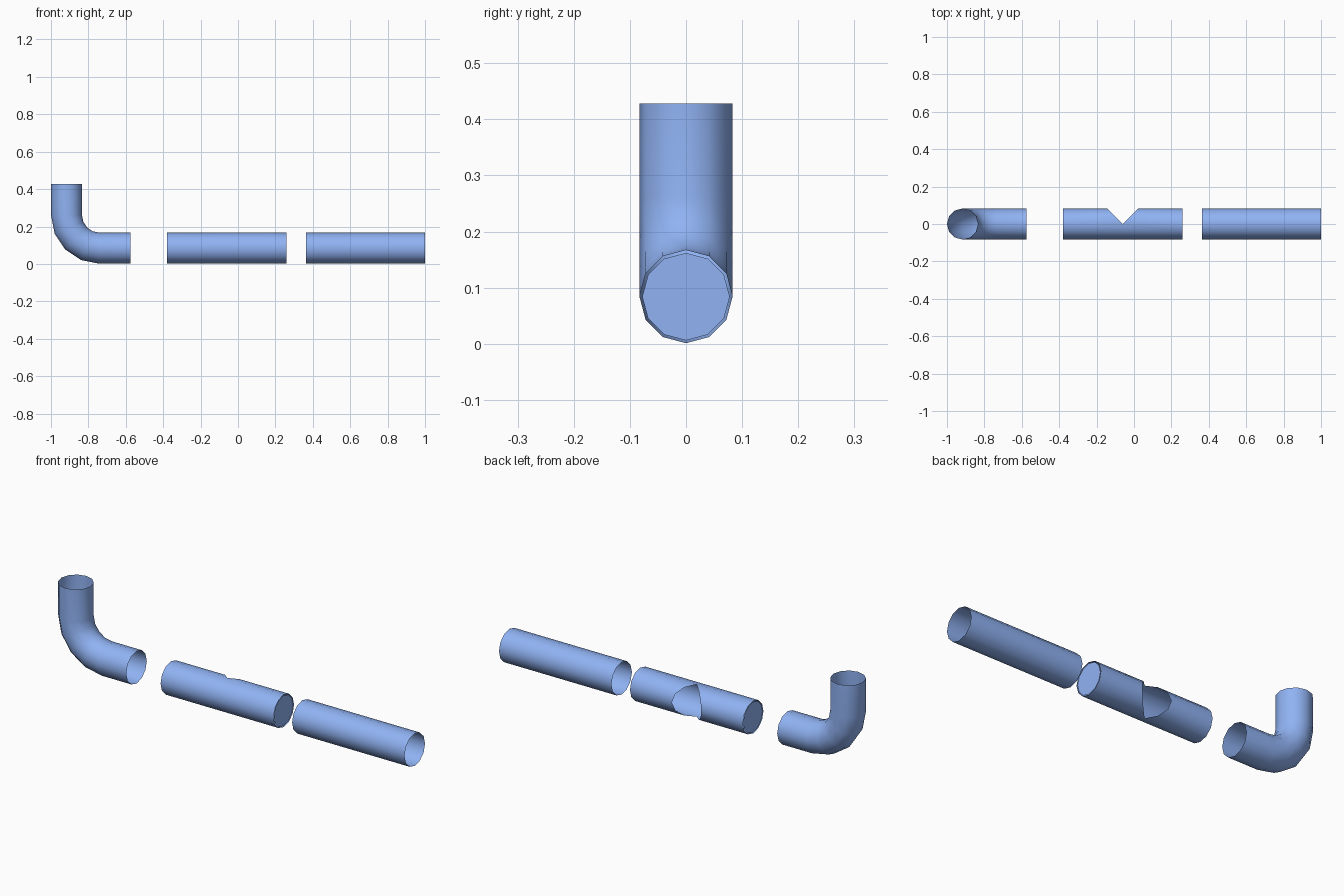
import bpy, bmesh, math
from mathutils import Vector

if "Cube" in bpy.data.objects:
    bpy.data.objects.remove(bpy.data.objects["Cube"])

R, SIDES = 0.083, 12
ZC = R + 0.001  # pipe axis height

blue = bpy.data.materials.new("blue_paint")
blue.diffuse_color = (0.28, 0.45, 0.9, 1)
blue.use_nodes = True
blue.node_tree.nodes["Principled BSDF"].inputs["Base Color"].default_value = blue.diffuse_color


def sweep(path):
    """Open tube through (point, tilt) stations in the xz plane; tilt 0 runs along x."""
    bm = bmesh.new()
    rings = []
    for (x, z), tilt in path:
        up = Vector((-math.sin(tilt), 0, math.cos(tilt)))
        ring = []
        for i in range(SIDES):
            a = 2 * math.pi * i / SIDES
            p = Vector((x, 0, z)) + up * (R * math.cos(a)) + Vector((0, R * math.sin(a), 0))
            ring.append(bm.verts.new(p))
        rings.append(ring)
    for a, b in zip(rings, rings[1:]):
        for i in range(SIDES):
            j = (i + 1) % SIDES
            bm.faces.new((a[i], b[i], b[j], a[j]))
    bmesh.ops.recalc_face_normals(bm, faces=bm.faces)
    return bm, rings


def finish(bm, name):
    mesh = bpy.data.meshes.new(name)
    bm.to_mesh(mesh)
    bm.free()
    mesh.materials.append(blue)
    ob = bpy.data.objects.new(name, mesh)
    bpy.context.collection.objects.link(ob)
    bpy.ops.object.select_all(action='DESELECT')
    ob.select_set(True)
    bpy.context.view_layer.objects.active = ob
    bpy.ops.object.shade_smooth_by_angle(angle=math.radians(40))


# Elbow: vertical leg, four-segment bend, horizontal leg
bend = 0.177
cx, cz = -1 + R + bend, ZC + bend
path = [((cx - bend, 0.428), -math.pi / 2)]
for k in range(5):
    t = math.radians(22.5 * k)
    path.append(((cx - bend * math.cos(t), cz - bend * math.sin(t)), t - math.pi / 2))
path.append(((-0.574, ZC), 0))
bm, _ = sweep(path)
finish(bm, "elbow_pipe")

# Straight pipe, open at both ends
bm, _ = sweep([((0.364, ZC), 0), ((1.0, ZC), 0)])
finish(bm, "straight_pipe")

# Junction pipe: mitred opening on the back side, closed ends
x0 = -0.061
bm, rings = sweep([((-0.38, ZC), 0), ((0.259, ZC), 0)])
for s in (-1, 1):
    back = [f for f in bm.faces if f.calc_center_median().y > 0]
    geom = back + list({e for f in back for e in f.edges}) + list({v for f in back for v in f.verts})
    bmesh.ops.bisect_plane(bm, geom=geom, dist=1e-5, plane_co=(x0, 0, ZC), plane_no=(s, -1, 0))
notch = []
for f in bm.faces:
    c = f.calc_center_median()
    if c.y > abs(c.x - x0):
        notch.append(f)
bmesh.ops.delete(bm, geom=notch, context='FACES')

# Flat end caps, a touch smaller than the tube and just inside the rim
for x, side in ((-0.378, -1), (0.257, 1)):
    ring = []
    for i in range(SIDES):
        a = side * 2 * math.pi * i / SIDES
        ring.append(bm.verts.new((x, 0.078 * math.sin(a + math.pi / 2), ZC - 0.078 * math.cos(a + math.pi / 2))))
    cap = bm.faces.new(ring)
    cap.normal_update()
    if cap.normal.x * side < 0:
        cap.normal_flip()
finish(bm, "junction_pipe")
